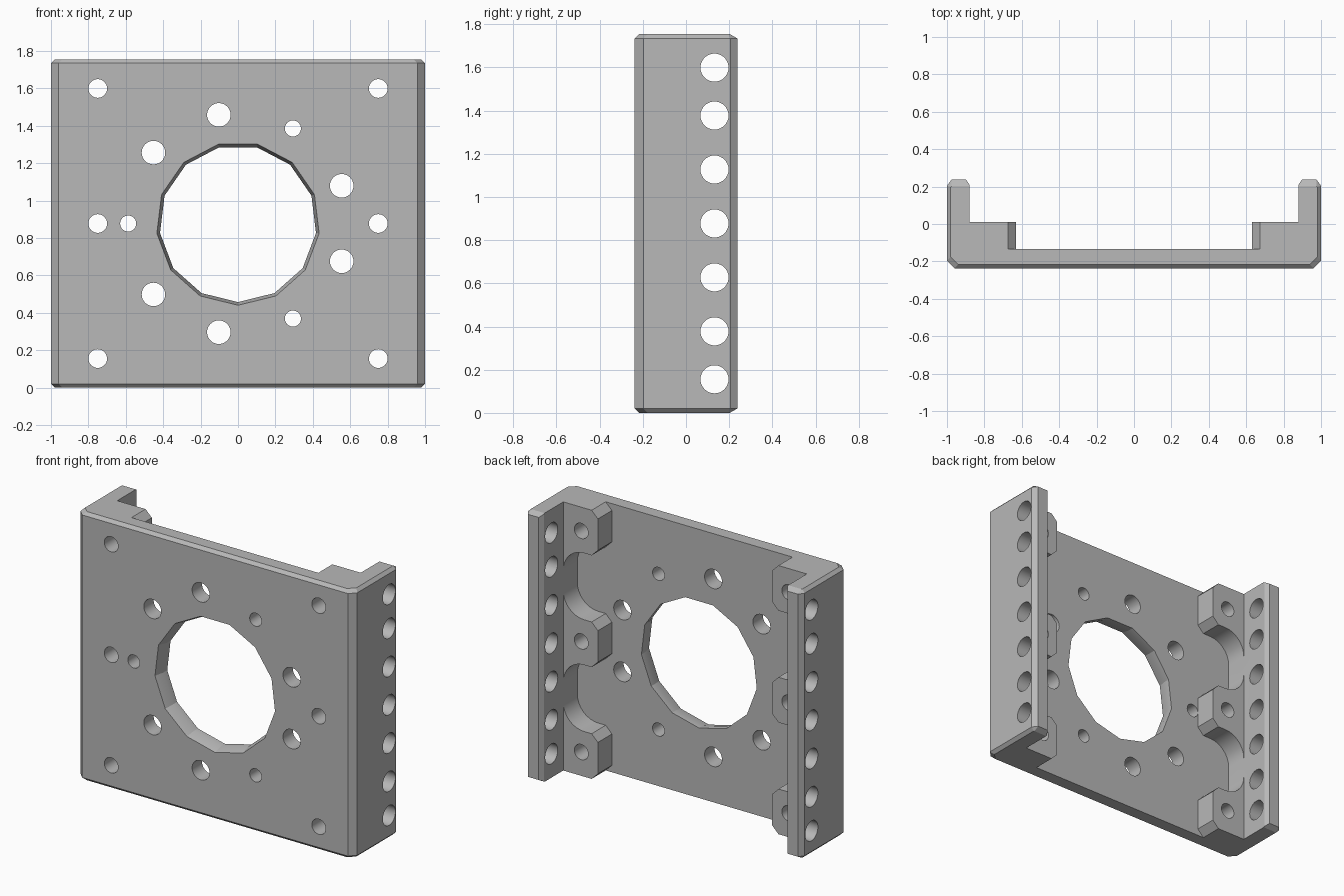
import bpy, bmesh, math

cube = bpy.data.objects.get("Cube")
if cube:
    bpy.data.objects.remove(cube, do_unlink=True)

H = 1.755          # overall height
ZC = H / 2         # middle height
HALF_Y = 0.2375    # half depth
WALL = 0.88        # inner face of the side flanges
LEDGE_Y = 0.01     # rear face of the bosses
PLATE_Y = -0.135   # rear face of the plate

grey = bpy.data.materials.new("plain_grey")
grey.use_nodes = True
COLOUR = (0.48, 0.48, 0.48, 1)
grey.diffuse_color = COLOUR
grey.node_tree.nodes["Principled BSDF"].inputs["Base Color"].default_value = COLOUR


def loft(bm, rings):
    """Closed solid through matching rings of points."""
    loops = [[bm.verts.new(p) for p in ring] for ring in rings]
    n = len(loops[0])
    for a, b in zip(loops, loops[1:]):
        for i in range(n):
            j = (i + 1) % n
            bm.faces.new((a[i], a[j], b[j], b[i]))
    bm.faces.new(loops[0])
    bm.faces.new(loops[-1])


def circle(r, n, x, y, z, axis="Y"):
    pts = []
    for i in range(n):
        a = 2 * math.pi * i / n
        s, c = r * math.sin(a), -r * math.cos(a)
        pts.append((x + s, y, z + c) if axis == "Y" else (x, y + s, z + c))
    return pts


def make_object(name, bm):
    bmesh.ops.recalc_face_normals(bm, faces=bm.faces)
    mesh = bpy.data.meshes.new(name)
    bm.to_mesh(mesh)
    bm.free()
    mesh.materials.append(grey)
    obj = bpy.data.objects.new(name, mesh)
    bpy.context.collection.objects.link(obj)
    return obj


# Chamfered blank
def blank_ring(z, inset, back_inset):
    x, f, b = 1 - inset, -HALF_Y + inset, HALF_Y - back_inset
    half = [(x - 0.04, f), (x, f + 0.04), (x, 0.205), (x - 0.025, b)]
    if back_inset:
        half[2] = (x, b - 0.005)
        half[3] = (x - 0.005, b)
    return [(px, py, z) for px, py in half] + [(-px, py, z) for px, py in reversed(half)]


bm = bmesh.new()
loft(bm, [blank_ring(0, 0.02, 0.035), blank_ring(0.02, 0, 0),
          blank_ring(H - 0.02, 0, 0), blank_ring(H, 0.02, 0.035)])
bracket = make_object("mounting_bracket", bm)

# Wide channel between the flanges, flared at the flange tips
bm = bmesh.new()
half = [(WALL, LEDGE_Y), (WALL, 0.21), (WALL + 0.04, 0.27)]
outline = half + [(-x, y) for x, y in reversed(half)]
loft(bm, [[(x, y, z) for x, y in outline] for z in (-0.1, H + 0.1)])
channel = make_object("channel_cutter", bm)

# Deep pocket leaving three chamfered, filleted bosses on each side
TIP, CH, R = 0.63, 0.045, 0.15
BOSS = 0.295


def fillet(cz, start):
    for i in range(9):
        a = math.radians(start + 90 * i / 8)
        yield (WALL - R + R * math.cos(a), cz + R * math.sin(a))


low_half = [(TIP + CH + 0.02, -0.02), (TIP, CH), (TIP, BOSS - CH), (TIP + CH, BOSS)]
low_half += fillet(BOSS + R, -90)
mid = ZC - BOSS / 2
low_half += fillet(mid - R, 0)
low_half += [(TIP + CH, mid), (TIP, mid + CH)]
side = low_half + [(x, H - z) for x, z in reversed(low_half)]
outline = side + [(-x, z) for x, z in reversed(side)]
bm = bmesh.new()
loft(bm, [[(x, y, z) for x, z in outline] for y in (PLATE_Y, 0.1)])
pocket = make_object("pocket_cutter", bm)

# Holes
bm = bmesh.new()


def plate_hole(x, z, r):
    loft(bm, [circle(r, 32, x, y, z) for y in (-0.4, 0.05)])


for sx in (-1, 1):                         # through the bosses
    for dz in (-0.722, 0, 0.722):
        plate_hole(sx * 0.75, ZC + dz, 0.05)
for k in range(3):                         # ring around the bore
    a = math.radians(120 * k)
    plate_hole(-0.587 * math.cos(a), ZC + 0.587 * math.sin(a), 0.043)
    for off in (-20, 20):
        b = a + math.radians(off)
        plate_hole(0.59 * math.cos(b), ZC + 0.59 * math.sin(b), 0.063)
for dz in (-0.722, -0.5, -0.25, 0, 0.25, 0.5, 0.722):   # through both flanges
    loft(bm, [circle(0.065, 32, x, 0.132, ZC + dz, "X") for x in (-1.2, 1.2)])
holes = make_object("hole_cutter", bm)

# Tapered faceted central bore
bm = bmesh.new()
loft(bm, [circle(r, 13, 0, y, ZC) for r, y in
          ((0.437, -0.3), (0.437, -HALF_Y), (0.42, PLATE_Y - 0.04), (0.42, 0))])
bore = make_object("bore_cutter", bm)

bpy.ops.object.select_all(action="DESELECT")
bpy.context.view_layer.objects.active = bracket
bracket.select_set(True)
for cutter in (channel, pocket, holes, bore):
    cutter.hide_render = True
    mod = bracket.modifiers.new(cutter.name, "BOOLEAN")
    mod.operation = "DIFFERENCE"
    mod.solver = "EXACT"
    mod.object = cutter
    bpy.ops.object.modifier_apply(modifier=mod.name)
    bpy.data.objects.remove(cutter, do_unlink=True)

bpy.ops.object.shade_smooth_by_angle(angle=math.radians(20))
